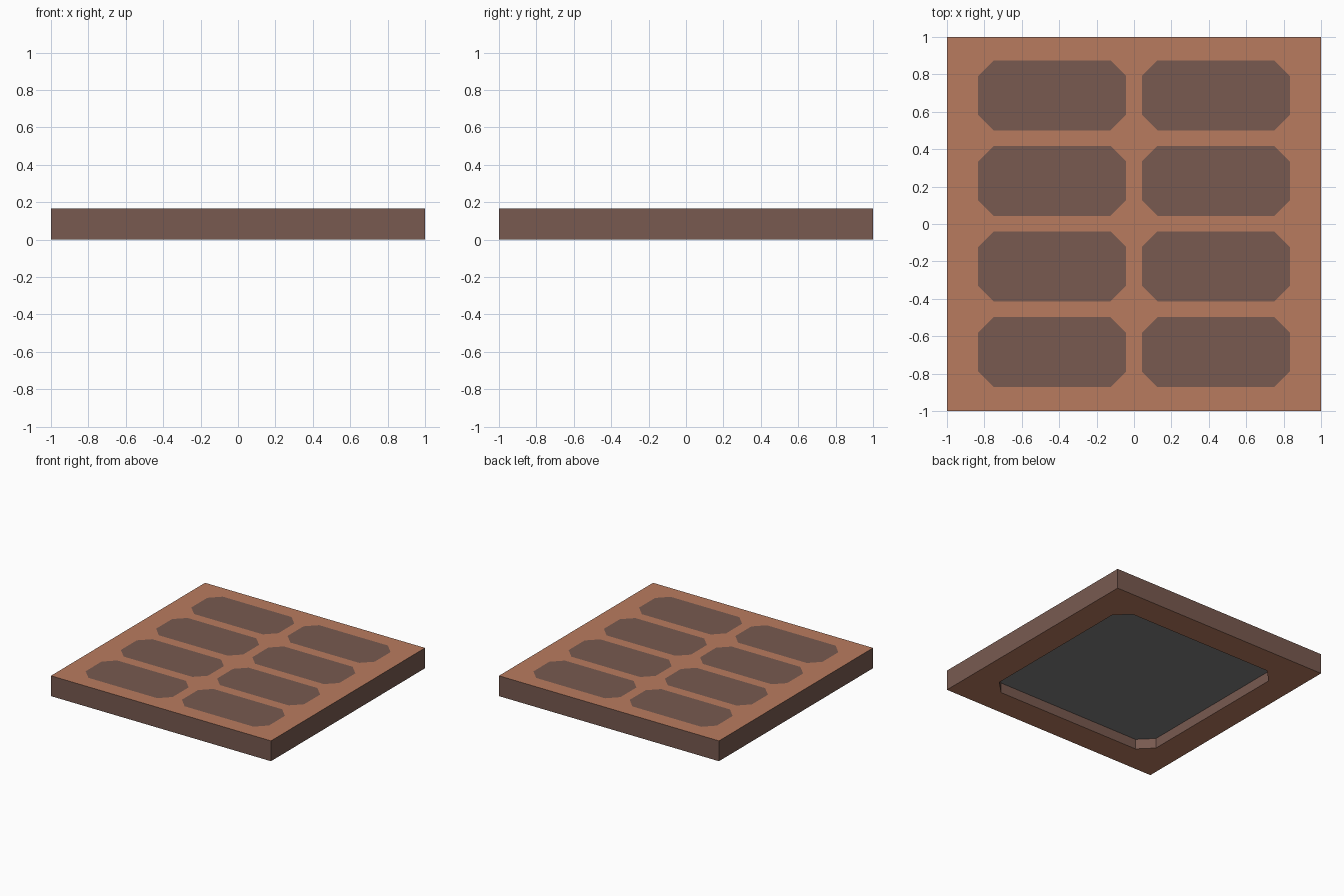
import bpy, bmesh

if "Cube" in bpy.data.objects:
    bpy.data.objects.remove(bpy.data.objects["Cube"])

H = 0.167        # slab height
DEPTH = 0.083    # underside recess depth


def srgb(hexa):
    c = [int(hexa[i:i + 2], 16) / 255 for i in (0, 2, 4)]
    return [v / 12.92 if v < 0.04045 else ((v + 0.055) / 1.055) ** 2.4 for v in c] + [1]


def material(name, hexa):
    m = bpy.data.materials.new(name)
    m.diffuse_color = srgb(hexa)
    m.use_nodes = True
    m.node_tree.nodes["Principled BSDF"].inputs["Base Color"].default_value = m.diffuse_color
    return m


clay = material("clay", "B97B5F")
brown = material("brown", "785A50")
grey = material("grey", "808080")


def octagon(x0, x1, y0, y1, c, z):
    """Rectangle with clipped corners, counter-clockwise from the lower left."""
    return [(x0, y0 + c, z), (x0 + c, y0, z), (x1 - c, y0, z), (x1, y0 + c, z),
            (x1, y1 - c, z), (x1 - c, y1, z), (x0 + c, y1, z), (x0, y1 - c, z)]


def finish(bm, name, mats):
    me = bpy.data.meshes.new(name)
    bm.to_mesh(me)
    bm.free()
    for m in mats:
        me.materials.append(m)
    ob = bpy.data.objects.new(name, me)
    bpy.context.collection.objects.link(ob)


# Slab: clay top and underside, brown sides and recess walls, grey recess floor
bm = bmesh.new()
square = [(-1, -1), (1, -1), (1, 1), (-1, 1)]
low = [bm.verts.new((x, y, 0)) for x, y in square]
high = [bm.verts.new((x, y, H)) for x, y in square]
R = 0.77
mouth = [bm.verts.new(p) for p in octagon(-R, R, -R, R, 0.11, 0)]
floor = [bm.verts.new(p) for p in octagon(-R, R, -R, R, 0.11, DEPTH)]


def face(verts, index):
    bm.faces.new(verts).material_index = index


face(high, 0)
face(floor[::-1], 2)
for i in range(4):
    j = (i + 1) % 4
    a, b, c = mouth[2 * i], mouth[2 * i + 1], mouth[(2 * i + 2) % 8]
    face((low[i], low[j], high[j], high[i]), 1)
    face((low[i], a, b), 0)
    face((low[i], b, c, low[j]), 0)
for i in range(8):
    j = (i + 1) % 8
    face((mouth[j], mouth[i], floor[i], floor[j]), 1)
finish(bm, "slab", [clay, brown, grey])

# Eight clipped-corner panels lying flush on the top, two columns by four rows
bm = bmesh.new()
for x0, x1 in ((-0.833, -0.042), (0.042, 0.833)):
    for row in range(4):
        y0 = -0.871 + row * 0.4573
        bm.faces.new([bm.verts.new(p) for p in octagon(x0, x1, y0, y0 + 0.373, 0.083, H + 0.001)])
finish(bm, "top_panels", [brown])
